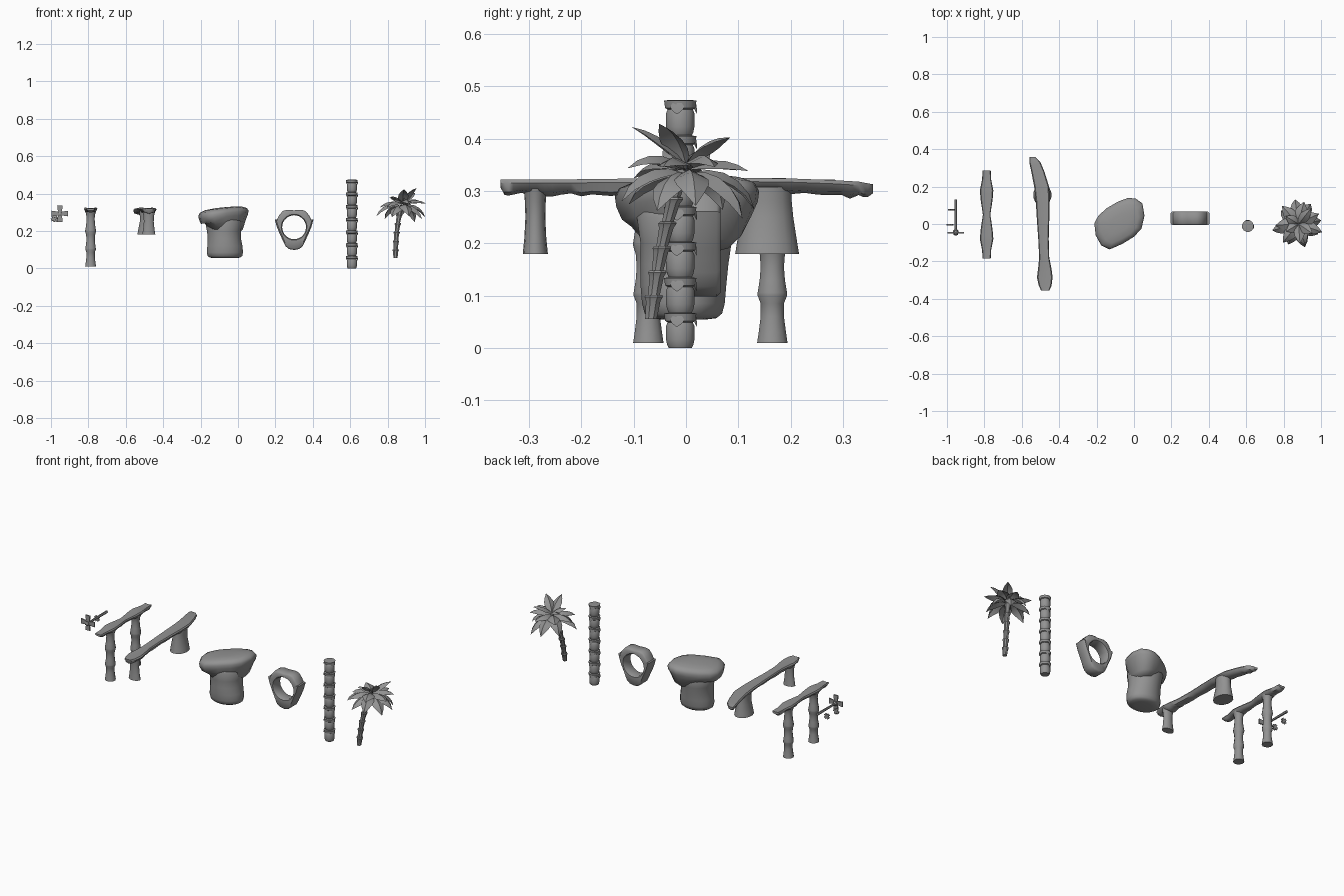
import bpy, bmesh, math, random
from mathutils import Vector

if "Cube" in bpy.data.objects:
    bpy.data.objects.remove(bpy.data.objects["Cube"])
random.seed(4)

stone = bpy.data.materials.new("dark_grey")
stone.diffuse_color = (.29, .29, .29, 1)
stone.use_nodes = True
stone.node_tree.nodes["Principled BSDF"].inputs["Base Color"].default_value = stone.diffuse_color


def finish(name, bm, angle=40):
    bmesh.ops.recalc_face_normals(bm, faces=bm.faces)
    me = bpy.data.meshes.new(name)
    bm.to_mesh(me)
    bm.free()
    me.materials.append(stone)
    ob = bpy.data.objects.new(name, me)
    bpy.context.collection.objects.link(ob)
    bpy.context.view_layer.objects.active = ob
    ob.select_set(True)
    bpy.ops.object.shade_smooth_by_angle(angle=math.radians(angle))
    ob.select_set(False)
    return ob


def loft(name, rings, closed=False, angle=40):
    bm = bmesh.new()
    vs = [[bm.verts.new(p) for p in r] for r in rings]
    n = len(vs[0])
    for i in range(len(vs) if closed else len(vs) - 1):
        a, b = vs[i], vs[(i + 1) % len(vs)]
        for j in range(n):
            k = (j + 1) % n
            bm.faces.new((a[j], a[k], b[k], b[j]))
    if not closed:
        bm.faces.new(vs[0])
        bm.faces.new(vs[-1])
    return finish(name, bm, angle)


def tube(name, sections, n=12, angle=40):
    # sections: x, y, z, rx, ry
    return loft(name, [[(x + rx * math.cos(2 * math.pi * (j + .5) / n),
                         y + ry * math.sin(2 * math.pi * (j + .5) / n), z)
                        for j in range(n)] for x, y, z, rx, ry in sections], angle=angle)


def leaf(bm, base, az, length, width, p0, p1, fold=.25):
    # folded pointed blade bending from pitch p0 to p1
    pos = Vector(base)
    out = Vector((math.cos(az), math.sin(az), 0))
    side = Vector((-math.sin(az), math.cos(az), 0))
    rows = []
    for i, s in enumerate((.3, .75, 1, .95, .6, .02)):
        p = math.radians(p0 + (p1 - p0) * i / 5)
        up = Vector((0, 0, 1)) * math.cos(p) - out * math.sin(p)
        w = width / 2 * s
        rows.append([bm.verts.new(pos + side * w * t - up * abs(t) * w * fold * 2) for t in (-1, 0, 1)])
        pos = pos + (out * math.cos(p) + Vector((0, 0, 1)) * math.sin(p)) * length / 5
    for a, b in zip(rows, rows[1:]):
        for j in range(2):
            bm.faces.new((a[j], a[j + 1], b[j + 1], b[j]))


def plank(name, sections, top, thick):
    # carved walkway along y with a ragged underside; sections: y, x, half width, z shift
    dense = []
    for a, b in zip(sections, sections[1:]):
        for t in (0, 1 / 3, 2 / 3):
            dense.append([u + (v - u) * t for u, v in zip(a, b)])
    dense.append(sections[-1])
    rings = []
    for i, (y, x, h, dz) in enumerate(dense):
        z = top + dz
        t = thick * random.uniform(.75, 1.05) * (.6 if i in (0, len(dense) - 1) else 1)
        rings.append([(x - h, y, z - .008), (x - .85 * h, y, z - .001), (x - .4 * h, y, z - .003),
                      (x + .4 * h, y, z - .003), (x + .85 * h, y, z - .001), (x + h, y, z - .008),
                      (x + .75 * h, y, z - t * .8), (x, y, z - t), (x - .75 * h, y, z - t * .8)])
    loft(name, rings, angle=50)


def cross(name, c, arm, width, turn=0):
    # four flared blades facing the front
    bm = bmesh.new()
    for k in range(4):
        a = k * math.pi / 2 + turn
        d, s = Vector((math.cos(a), 0, math.sin(a))), Vector((-math.sin(a), 0, math.cos(a)))
        rows = [[bm.verts.new(Vector(c) + d * r + s * w * i + Vector((0, .004 * q, 0)))
                 for i, q in ((-1, -1), (1, -1), (1, 1), (-1, 1))]
                for r, w in ((0, width * .32), (arm * .4, width * .38), (arm, width * .5))]
        for p, q in zip(rows, rows[1:]):
            for j in range(4):
                bm.faces.new((p[j], p[(j + 1) % 4], q[(j + 1) % 4], q[j]))
        bm.faces.new(rows[0])
        bm.faces.new(rows[-1])
    finish(name, bm)


# Pole with a big front cross and small hanging crosses
loft("pole", [[(-.953 + r * math.cos(k * math.pi / 3), y, .29 + r * math.sin(k * math.pi / 3))
               for k in range(6)] for y, r in ((-.062, .004), (-.057, .012), (-.035, .014), (-.028, .006), (.13, .008))])
cross("front_cross", (-.952, -.047, .293), .044, .03)
cross("small_cross_front", (-.983, -.005, .265), .017, .016, .4)
cross("small_cross_back", (-.978, .075, .265), .017, .016, .8)

# Tall crossing on two jointed posts
plank("tall_walkway", [(-.185, -.788, .022, 0), (-.14, -.788, .024, 0), (-.08, -.788, .036, .003),
                       (-.03, -.788, .032, .002), (.05, -.788, .02, 0), (.13, -.788, .032, .002),
                       (.18, -.788, .036, .003), (.24, -.788, .024, 0), (.285, -.788, .022, 0)], .323, .03)
for name, y in (("tall_post_front", -.072), ("tall_post_back", .165)):
    tube(name, [(-.788, y, z, r, r) for z, r in
                ((.01, .03), (.03, .027), (.06, .023), (.085, .023), (.1, .029), (.106, .029), (.13, .025),
                 (.155, .023), (.18, .025), (.195, .03), (.202, .03), (.23, .025), (.265, .022), (.29, .025), (.308, .032))])

# Long crossing on two short legs
plank("long_walkway", [(-.355, -.475, .022, 0), (-.33, -.475, .034, 0), (-.285, -.477, .042, 0),
                       (-.24, -.477, .036, 0), (-.18, -.48, .027, .001), (-.08, -.484, .028, .002),
                       (.02, -.486, .033, .003), (.12, -.488, .037, .003), (.2, -.494, .04, .002),
                       (.28, -.514, .035, -.001), (.33, -.53, .03, -.004), (.357, -.543, .017, -.009)], .323, .033)
tube("long_leg_front", [(-.477, -.288, z, rx, ry) for z, rx, ry in
                        ((.18, .036, .024), (.21, .031, .021), (.25, .027, .019), (.28, .029, .02), (.305, .035, .022))], 14)
tube("long_leg_back", [(-.49, .155, z, rx, ry) for z, rx, ry in
                       ((.18, .049, .061), (.205, .045, .057), (.25, .036, .05), (.28, .036, .047), (.308, .038, .046))], 14)

# Rock stem with an overhanging cap
tube("rock_stem", [(-.07, -.005, .054, .05, .04), (-.07, -.005, .057, .08, .064), (-.07, -.005, .066, .094, .075),
                   (-.07, -.005, .085, .098, .08),
                   (-.07, -.005, .12, .095, .083), (-.073, -.003, .16, .09, .085), (-.075, 0, .2, .092, .088),
                   (-.077, 0, .25, .1, .095), (-.078, 0, .28, .08, .08)], 20, 80)
outline = [(-.212, .005), (-.205, -.06), (-.175, -.115), (-.13, -.136), (-.06, -.105), (0, -.068), (.04, -.025),
           (.056, .045), (.045, .11), (.01, .135), (-.03, .14), (-.085, .12), (-.145, .085), (-.19, .045)]
cap = []
for z, s in ((.2, .6), (.225, .77), (.25, .9), (.275, .98), (.295, 1), (.31, .94), (.32, .75), (.325, .4), (.326, .1)):
    cap.append([(-.078 + (x + .078) * s, y * s, z + (.1 * s * (x + .078) if z > .24 else -.18 * s * (x + .078)))
                for x, y in outline])
loft("rock_cap", cap, angle=55)

# Standing ring of stone
half = [(-90, .122), (-77, .12), (-66, .112), (-52, .096), (-38, .087), (-20, .085), (0, .092), (14, .102),
        (22, .112), (24, .1), (38, .102), (55, .106), (68, .1), (80, .093), (90, .09)]
full = half + [(180 - a, r) for a, r in half[-2:0:-1]]
rings = []
for a, r in full:
    c, s = math.cos(math.radians(a)), math.sin(math.radians(a))
    rings.append([(.3 + c * q, .03 + y, .22 + s * q) for q, y in
                  ((.064, -.027), (.069, -.035), (r - .008, -.036), (r, -.028), (r, .028),
                   (r - .008, .036), (.069, .035), (.064, .027))])
loft("stone_ring", rings, closed=True, angle=50)

# Jointed column with flared collars and hanging flaps
prof = []
for i in range(7):
    for dz, r in ((0, .023), (.006, .026), (.016, .028), (.042, .028), (.049, .025), (.052, .03), (.066, .032), (.067, .024)):
        prof.append((.609, -.011, i * .0678 + dz, r, r))
tube("jointed_column", prof, 12, 35)
bm = bmesh.new()
for i in range(7):
    z = .066 + i * .0678
    for a in (math.pi / 2 + .2 * (-1) ** i, -.2, 3.3):
        leaf(bm, (.609 + .03 * math.cos(a), -.011 + .03 * math.sin(a), z), a, .026, .026, -80, -88, .1)
finish("column_flaps", bm)

# Leaning palm trunk made of flared segments
a, b = Vector((.842, -.067, .055)), Vector((.872, -.008, .335))
trunk = []
for i in range(6):
    for t, r in ((0, .012), (.75, .015), (.92, .019), (1, .017)):
        f = (i + t * .99) / 6
        p = a.lerp(b, f)
        trunk.append((p.x - .008 * math.sin(math.pi * f), p.y - .008 * math.sin(math.pi * f), p.z, r, r))
tube("palm_trunk", trunk, 8, 35)

# Palm crown: drooping and spreading tiers of wide folded leaves, then a few raised ones
bm = bmesh.new()
for count, off, length, p0, p1, z in ((8, .2, .16, 8, -85, .335), (7, .55, .135, 28, -48, .345)):
    for k in range(count):
        az = off + k * 2 * math.pi / count + random.uniform(-.15, .15)
        leaf(bm, (.877 + .008 * math.cos(az), .002 + .008 * math.sin(az), z), az,
             length * random.uniform(.88, 1.04), .066, p0 + random.uniform(-8, 8), p1 + random.uniform(-10, 10))
for az, length, p0, p1 in ((-.6, .125, 65, 5), (.9, .125, 50, -10), (-1.5, .13, 55, 5), (2.6, .09, 45, -20), (-2.6, .09, 50, -20)):
    leaf(bm, (.88, 0, .35), az, length, .055, p0, p1)
finish("palm_leaves", bm)
